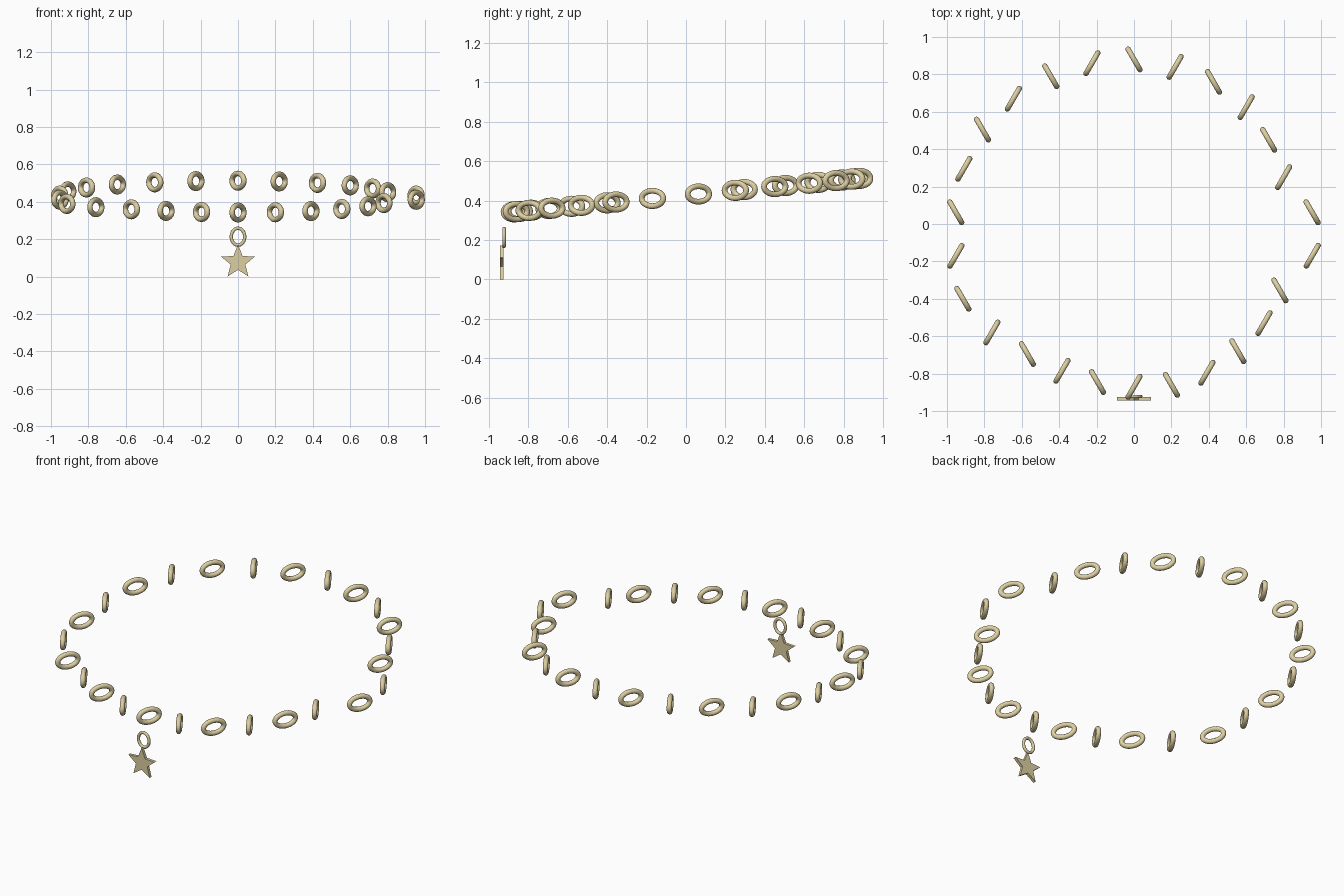
import bpy, bmesh
from math import sin, cos, pi, radians

if "Cube" in bpy.data.objects:
    bpy.data.objects.remove(bpy.data.objects["Cube"])

gold = bpy.data.materials.new("pale_gold")
gold.diffuse_color = (0.72, 0.62, 0.36, 1)
gold.use_nodes = True
gold.node_tree.nodes["Principled BSDF"].inputs["Base Color"].default_value = gold.diffuse_color


def add_object(name, mesh, loc, turn=0.0):
    ob = bpy.data.objects.new(name, mesh)
    bpy.context.collection.objects.link(ob)
    ob.location = loc
    ob.rotation_euler[2] = turn
    return ob


def ring_mesh(name, rx, rz, tube, n=40, m=14):
    """Upright oval ring in the local xz plane, round tube section."""
    bm = bmesh.new()
    loops = []
    for i in range(n):
        a = 2 * pi * i / n
        nx, nz = cos(a) * rz, sin(a) * rx          # outward normal of the oval
        ln = (nx * nx + nz * nz) ** 0.5
        nx, nz = nx / ln, nz / ln
        loop = []
        for j in range(m):
            b = 2 * pi * j / m
            r = tube * cos(b)
            loop.append(bm.verts.new((rx * cos(a) + nx * r, tube * sin(b),
                                      rz * sin(a) + nz * r)))
        loops.append(loop)
    for i in range(n):
        p, q = loops[i], loops[(i + 1) % n]
        for j in range(m):
            k = (j + 1) % m
            bm.faces.new((p[j], p[k], q[k], q[j])).smooth = True
    bmesh.ops.recalc_face_normals(bm, faces=bm.faces)
    me = bpy.data.meshes.new(name)
    bm.to_mesh(me)
    bm.free()
    me.materials.append(gold)
    return me


# Chain links: clockwise from the back, alternating in direction
centres = [
    (0.0, 0.88), (0.22, 0.84), (0.425, 0.76), (0.60, 0.625), (0.72, 0.45),
    (0.80, 0.25), (0.952, 0.063), (0.953, -0.17), (0.78, -0.355),
    (0.695, -0.53), (0.555, -0.68), (0.39, -0.795), (0.20, -0.86),
    (0.0, -0.87), (-0.195, -0.845), (-0.385, -0.785), (-0.57, -0.695),
    (-0.76, -0.58), (-0.915, -0.40), (-0.952, -0.17), (-0.953, 0.063),
    (-0.91, 0.295), (-0.81, 0.505), (-0.645, 0.67), (-0.445, 0.79),
    (-0.225, 0.86)]
link = ring_mesh("chain_link", 0.063, 0.039, 0.0145)
for i, (x, y) in enumerate(centres):
    add_object(f"chain_link_{i + 1:02d}", link, (x, y, 0.427 + 0.097 * y),
               radians(60 if i % 2 else 120))

# Small ring that holds the charm
add_object("charm_ring", ring_mesh("charm_ring", 0.036, 0.045, 0.009),
           (0, -0.922, 0.213))

# Flat star charm
bm = bmesh.new()
outline = []
for i in range(10):
    a = pi / 2 + i * pi / 5
    r = 0.041 if i % 2 else 0.095
    outline.append(bm.verts.new((r * cos(a), 0.009, r * sin(a))))
face = bm.faces.new(outline)
ext = bmesh.ops.extrude_face_region(bm, geom=[face])
bmesh.ops.translate(bm, vec=(0, -0.018, 0),
                    verts=[v for v in ext["geom"] if isinstance(v, bmesh.types.BMVert)])
bmesh.ops.recalc_face_normals(bm, faces=bm.faces)
star = bpy.data.meshes.new("star_charm")
bm.to_mesh(star)
bm.free()
star.materials.append(gold)
add_object("star_charm", star, (0, -0.935, 0.077))
